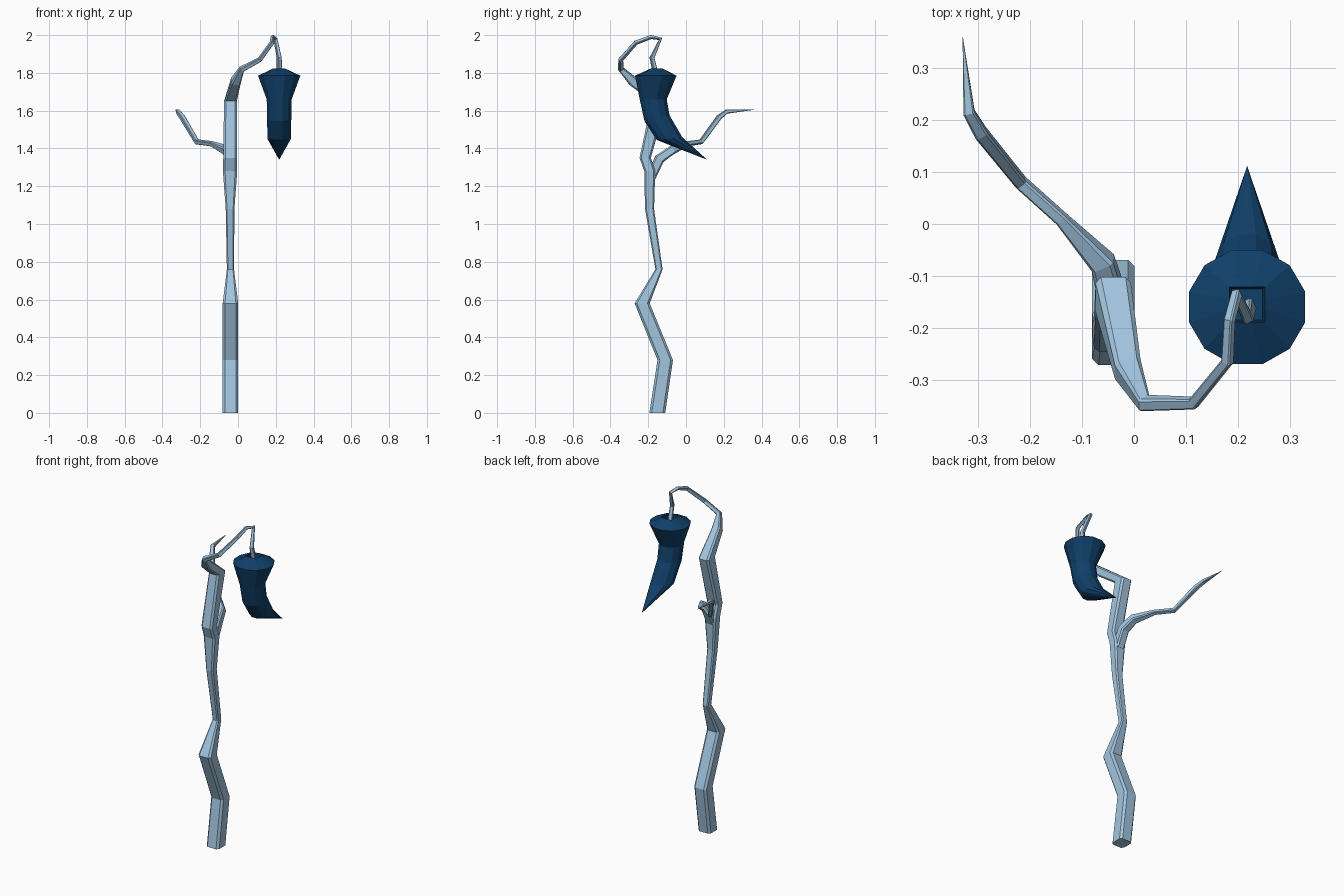
import bpy, bmesh
from math import sin, cos, pi
from mathutils import Vector

if "Cube" in bpy.data.objects:
    bpy.data.objects.remove(bpy.data.objects["Cube"])


def material(name, rgb):
    m = bpy.data.materials.new(name)
    m.use_nodes = True
    m.diffuse_color = (*rgb, 1)
    m.node_tree.nodes["Principled BSDF"].inputs["Base Color"].default_value = (*rgb, 1)
    return m


bark = material("pale blue bark", (0.36, 0.56, 0.74))
petal = material("deep blue petal", (0.005, 0.05, 0.14))


def loft(name, rings, mat):
    """Skin a list of equal-length point rings and cap both ends."""
    bm = bmesh.new()
    loops = [[bm.verts.new(p) for p in ring] for ring in rings]
    n = len(loops[0])
    for a, b in zip(loops, loops[1:]):
        for i in range(n):
            j = (i + 1) % n
            bm.faces.new((a[i], a[j], b[j], b[i]))
    bm.faces.new(loops[0][::-1])
    bm.faces.new(loops[-1])
    bmesh.ops.remove_doubles(bm, verts=bm.verts, dist=0.0005)
    bmesh.ops.recalc_face_normals(bm, faces=bm.faces)
    me = bpy.data.meshes.new(name)
    bm.to_mesh(me)
    bm.free()
    me.materials.append(mat)
    ob = bpy.data.objects.new(name, me)
    bpy.context.collection.objects.link(ob)
    return ob


# Chamfered square section shared by all woody parts
C = 0.7
SECTION = [(1, -C), (1, C), (C, 1), (-C, 1), (-1, C), (-1, -C), (-C, -1), (C, -1)]


def ring(centre, u, v):
    return [centre + u * a + v * b for a, b in SECTION]


def sweep(path):
    """Rings square to a path of (x, y, z, radius)."""
    pts = [Vector(p[:3]) for p in path]
    side, rings = Vector((1, 0, 0)), []
    for i, p in enumerate(path):
        ahead = (pts[min(i + 1, len(pts) - 1)] - pts[i]).normalized()
        behind = (pts[i] - pts[max(i - 1, 0)]).normalized()
        t = (ahead + behind).normalized()
        side = (side - t * side.dot(t)).normalized()
        rings.append(ring(pts[i], side * p[3], t.cross(side) * p[3]))
    return rings


# Trunk: level rings given as x, y, z, half width, half depth
trunk = [(-0.04, -0.152, 0, 0.041, 0.042), (-0.04, -0.11, 0.28, 0.041, 0.041),
         (-0.04, -0.232, 0.58, 0.041, 0.04), (-0.04, -0.143, 0.76, 0.019, 0.019),
         (-0.042, -0.193, 1.08, 0.023, 0.024), (-0.042, -0.192, 1.28, 0.038, 0.029),
         (-0.042, -0.216, 1.35, 0.036, 0.03), (-0.04, -0.142, 1.65, 0.034, 0.04)]
trunk_rings = [ring(Vector((x, y, z)), Vector((w, 0, 0)), Vector((0, d, 0)))
               for x, y, z, w, d in trunk]

# Drooping stem that carries the flower, continuing the trunk
stem = [(-0.012, -0.28, 1.755, 0.026), (0.02, -0.345, 1.82, 0.014),
        (0.115, -0.345, 1.87, 0.011), (0.18, -0.265, 1.96, 0.01),
        (0.184, -0.185, 1.99, 0.009), (0.198, -0.135, 1.98, 0.009),
        (0.218, -0.18, 1.88, 0.011), (0.22, -0.158, 1.78, 0.013)]
loft("trunk_and_stem", trunk_rings + sweep(stem), bark)

# Bare side branch leaving the fork toward the back
branch = [(-0.042, -0.185, 1.25, 0.026), (-0.042, -0.14, 1.345, 0.026),
          (-0.06, -0.075, 1.39, 0.023), (-0.14, 0.01, 1.425, 0.012),
          (-0.218, 0.08, 1.435, 0.012), (-0.295, 0.175, 1.565, 0.013),
          (-0.318, 0.215, 1.595, 0.011), (-0.33, 0.36, 1.605, 0.0003)]
loft("side_branch", sweep(branch), bark)

# Horn shaped flower: front y, front z, back y, back z, half width
ANGLES = [pi / 12 + k * pi / 6 for k in range(12)]
CX = 0.218
flower = [(-0.27, 1.785, -0.05, 1.785, 0.112), (-0.245, 1.66, -0.102, 1.66, 0.066),
          (-0.22, 1.545, -0.087, 1.575, 0.064), (-0.155, 1.445, -0.02, 1.46, 0.062),
          (0.112, 1.34, 0.112, 1.34, 0)]


def horn_ring(fy, fz, by, bz, w):
    mid = Vector((CX, (fy + by) / 2, (fz + bz) / 2))
    half = Vector((0, by - fy, bz - fz)) / 2
    k = 1 / cos(pi / 12)
    return [mid + k * (Vector((w * cos(a), 0, 0)) + half * sin(a)) for a in ANGLES]


def square_ring(size, z):
    return [Vector((CX + size * cos(a) / max(abs(cos(a)), abs(sin(a))),
                    -0.155 + size * sin(a) / max(abs(cos(a)), abs(sin(a))), z)) for a in ANGLES]


# Crown with a square socket for the stem, then the body down to the tip
socket = [square_ring(0.03, 1.785), square_ring(0.034, 1.822)]
loft("flower", socket + [horn_ring(*r) for r in flower], petal)
